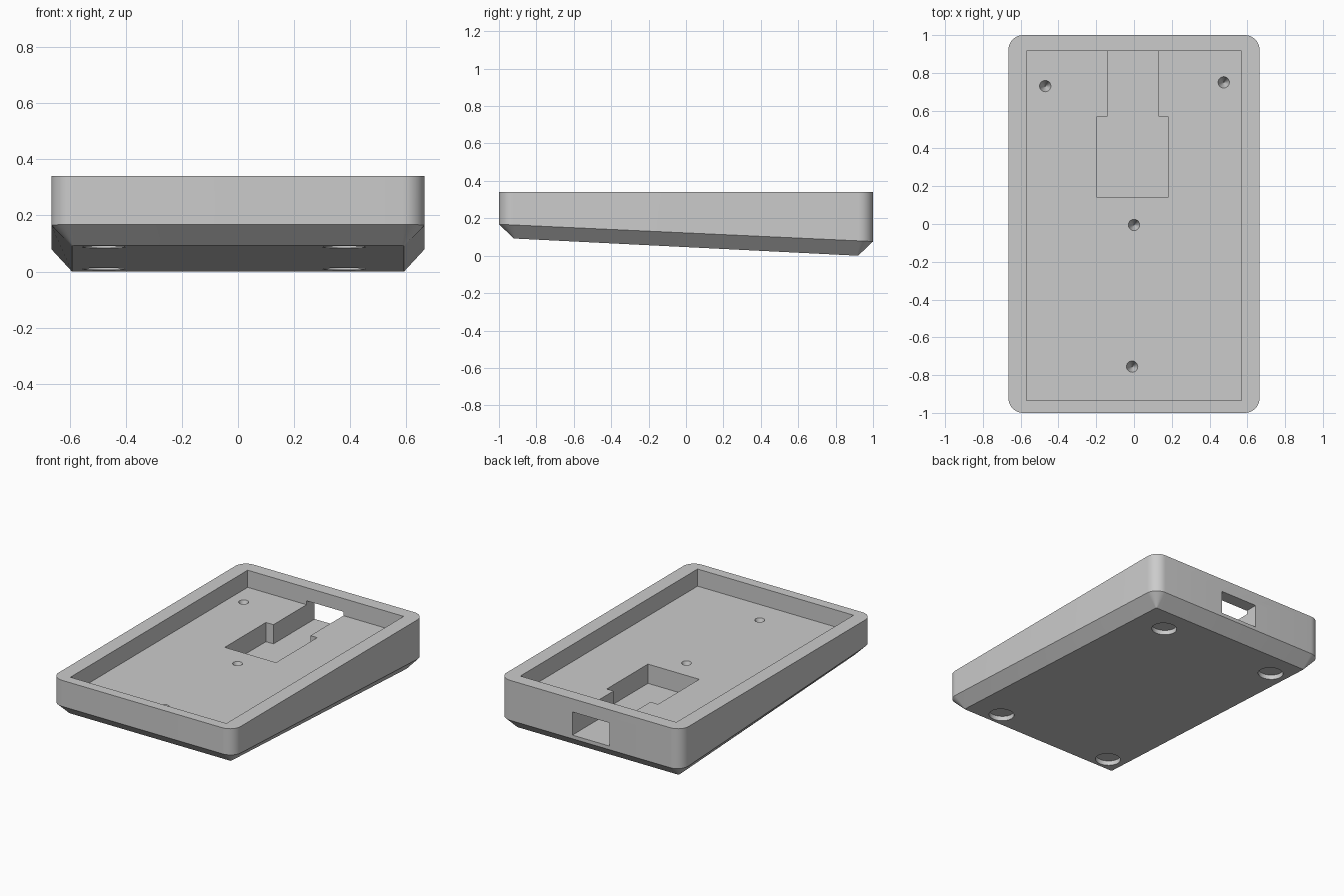
import bpy, bmesh, math
from mathutils import Vector

if "Cube" in bpy.data.objects:
    bpy.data.objects.remove(bpy.data.objects["Cube"], do_unlink=True)

grey = bpy.data.materials.new("light grey plastic")
grey.use_nodes = True
colour = (0.6, 0.6, 0.6, 1)
grey.diffuse_color = colour
grey.node_tree.nodes["Principled BSDF"].inputs["Base Color"].default_value = colour


def loft(name, rings):
    """Closed solid through rings of equal length."""
    bm = bmesh.new()
    loops = [[bm.verts.new(p) for p in ring] for ring in rings]
    n = len(loops[0])
    for a, b in zip(loops, loops[1:]):
        for i in range(n):
            j = (i + 1) % n
            bm.faces.new((a[i], a[j], b[j], b[i]))
    bm.faces.new(loops[0][::-1])
    bm.faces.new(loops[-1])
    bmesh.ops.recalc_face_normals(bm, faces=bm.faces)
    mesh = bpy.data.meshes.new(name)
    bm.to_mesh(mesh)
    bm.free()
    mesh.materials.append(grey)
    obj = bpy.data.objects.new(name, mesh)
    bpy.context.collection.objects.link(obj)
    return obj


def rounded(hx, hy, r, height, steps=10):
    """Rounded rectangle whose height depends on y."""
    ring = []
    for q, (sx, sy) in enumerate([(1, 1), (-1, 1), (-1, -1), (1, -1)]):
        for k in range(steps + 1):
            a = math.pi / 2 * (q + k / steps)
            x = sx * (hx - r) + r * math.cos(a)
            y = sy * (hy - r) + r * math.sin(a)
            ring.append((x, y, height(y)))
    return ring


def prism(name, outline, z0, z1):
    return loft(name, [[(x, y, z) for x, y in outline] for z in (z0, z1)])


def circle(centre, r, axis=Vector((0, 0, 1)), n=32):
    u = Vector((1, 0, 0))
    v = axis.cross(u)
    return [centre + r * (u * math.cos(t) + v * math.sin(t))
            for t in (2 * math.pi * i / n for i in range(n))]


def underside(y):
    return 0.046 - 0.05 * y


TOP, FLOOR, POCKET = 0.34, 0.227, 0.1

# Wedge case with a chamfered lower edge
case = loft("case", [
    rounded(0.592, 0.92, 0.006, underside),
    rounded(0.665, 1.0, 0.079, lambda y: 0.122 - 0.046 * y),
    rounded(0.665, 1.0, 0.079, lambda y: TOP),
])

# Main tray
cutters = [prism("tray_cutter", [(-0.57, -0.935), (0.57, -0.935),
                                 (0.57, 0.915), (-0.57, 0.915)], FLOOR, 0.5)]

# Stepped pocket running out through the back wall
cutters.append(prism("pocket_cutter", [
    (-0.195, 0.14), (0.18, 0.14), (0.18, 0.57), (0.13, 0.57),
    (0.13, 1.1), (-0.14, 1.1), (-0.14, 0.57), (-0.195, 0.57)], POCKET, 0.253))

# Conical screw holes in the tray floor
for x, y in [(-0.47, 0.73), (0.475, 0.75), (0, -0.005), (-0.01, -0.755)]:
    rings = [circle(Vector((x, y, FLOOR + dz)), r)
             for dz, r in ((-0.075, 0.002), (-0.04, 0.015), (0, 0.03), (0.02, 0.03))]
    cutters.append(loft("screw_hole_cutter", rings))

# Round foot recesses square to the sloping underside
down = Vector((0, -0.05, -1)).normalized()
for x in (-0.478, 0.378):
    for y in (-0.82, 0.74):
        c = Vector((x, y, underside(y)))
        cutters.append(loft("foot_recess_cutter",
                            [circle(c + down * d, 0.077, down, 48) for d in (-0.03, 0.03)]))

# Cut everything, then discard the cutters
bpy.context.view_layer.objects.active = case
for cutter in cutters:
    cutter.hide_render = True
    mod = case.modifiers.new("cut", "BOOLEAN")
    mod.operation = "DIFFERENCE"
    mod.solver = "EXACT"
    mod.object = cutter
    bpy.ops.object.modifier_apply(modifier=mod.name)
    bpy.data.objects.remove(cutter, do_unlink=True)

bpy.ops.object.select_all(action="DESELECT")
case.select_set(True)
bpy.ops.object.shade_smooth_by_angle(angle=math.radians(25))
